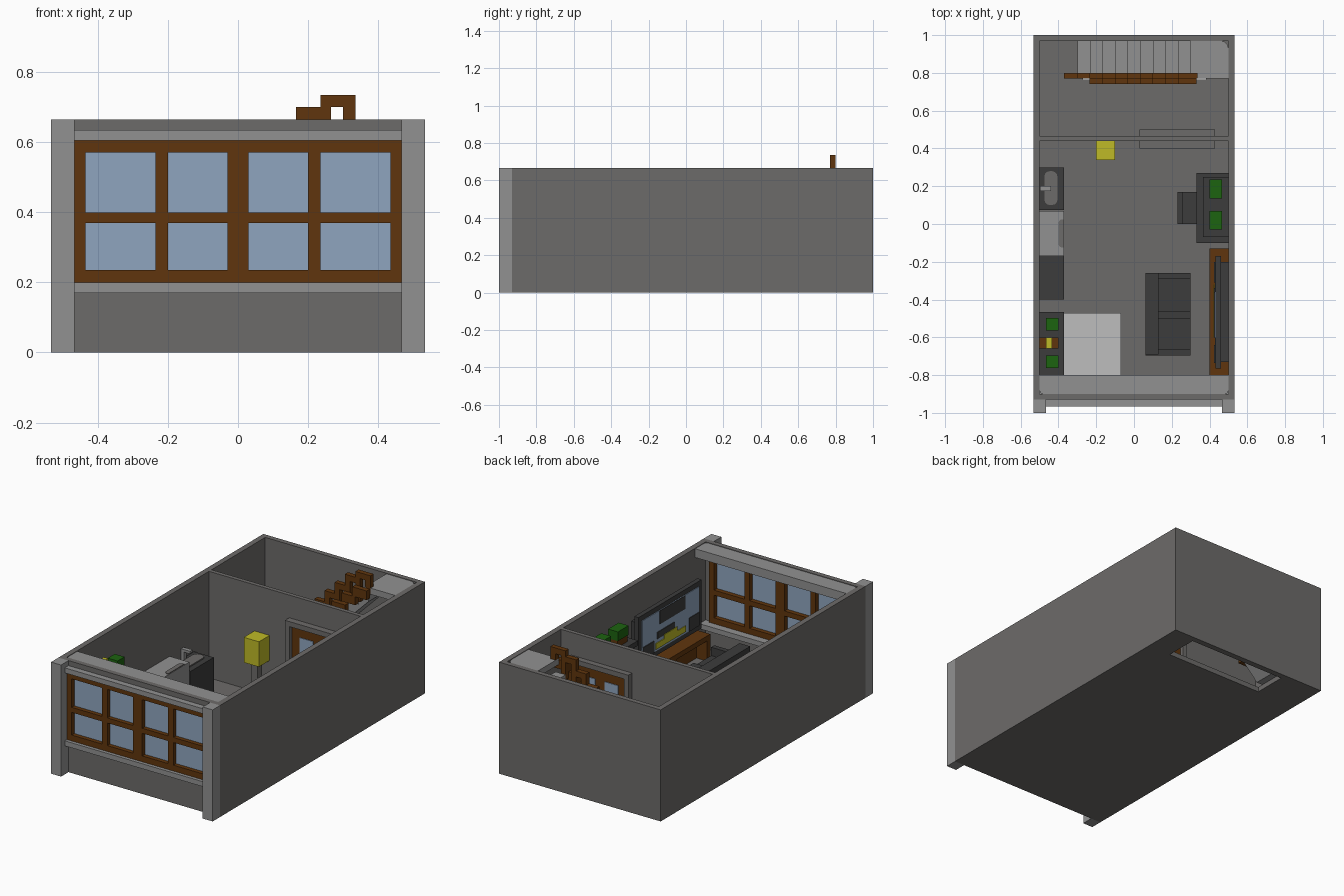
import bpy, bmesh

cube = bpy.data.objects.get("Cube")
if cube:
    bpy.data.objects.remove(cube, do_unlink=True)


def mat(name, r, g, b):
    m = bpy.data.materials.new(name)
    m.use_nodes = True
    m.diffuse_color = (r, g, b, 1)
    m.node_tree.nodes["Principled BSDF"].inputs["Base Color"].default_value = (r, g, b, 1)
    return m


WALL = mat("wall grey", .152, .147, .142)
LIGHT = mat("light grey", .285, .285, .285)
DARK = mat("charcoal", .045, .045, .045)
WOOD = mat("brown wood", .117, .036, .004)
GLASS = mat("blue glass", .275, .376, .520)
YELLOW = mat("yellow", .52, .49, .02)
GREEN = mat("green", .012, .125, .005)
WHITE = mat("white", .515, .515, .515)


def finish(name, bm, material):
    me = bpy.data.meshes.new(name)
    bmesh.ops.recalc_face_normals(bm, faces=bm.faces)
    bm.to_mesh(me)
    bm.free()
    me.materials.append(material)
    ob = bpy.data.objects.new(name, me)
    bpy.context.collection.objects.link(ob)
    return ob


def boxes(name, material, *specs, round_corner=None, radius=.03):
    """Each spec is x0, x1, y0, y1, z0, z1; chosen vertical edges may be rounded."""
    bm = bmesh.new()
    for x0, x1, y0, y1, z0, z1 in specs:
        vs = bmesh.ops.create_cube(bm, size=1)["verts"]
        for v in vs:
            v.co = (x1 if v.co.x > 0 else x0, y1 if v.co.y > 0 else y0, z1 if v.co.z > 0 else z0)
    if round_corner:
        es = [e for e in bm.edges if abs(e.verts[0].co.z - e.verts[1].co.z) > 1e-5
              and round_corner(e.verts[0].co)]
        bmesh.ops.bevel(bm, geom=es, offset=radius, segments=3, affect='EDGES', profile=.5)
    return finish(name, bm, material)


def prism(name, material, pts, y0, y1):
    """Extrude an x-z outline along y."""
    bm = bmesh.new()
    f = bm.faces.new([bm.verts.new((x, y0, z)) for x, z in pts])
    r = bmesh.ops.extrude_face_region(bm, geom=[f])
    bmesh.ops.translate(bm, vec=(0, y1 - y0, 0),
                        verts=[v for v in r["geom"] if isinstance(v, bmesh.types.BMVert)])
    return finish(name, bm, material)


H = .665
# Shell: floor with a stairwell opening, and walls
floor = boxes("floor", WALL, (-.53, .53, -.93, 1, 0, .03))
cutter = boxes("stairwell_cutter", WALL, (-.27, .38, .765, .965, -.1, .1))
mod = floor.modifiers.new("stairwell", 'BOOLEAN')
mod.object, mod.operation, mod.solver = cutter, 'DIFFERENCE', 'EXACT'
bpy.context.view_layer.objects.active = floor
bpy.ops.object.modifier_apply(modifier="stairwell")
bpy.data.objects.remove(cutter, do_unlink=True)

for s, side in ((-1, "right"), (1, "left")):
    a, b = sorted((s * .5, s * .533))
    boxes(side + "_wall", WALL, (a, b, -.93, 1, 0, H))
    a, b = sorted((s * .467, s * .533))
    boxes(side + "_front_pillar", LIGHT, (a, b, -1, -.93, 0, H))
boxes("back_wall", WALL, (-.5, .5, .97, 1, 0, H))
boxes("partition_wall", WALL, (-.5, .04, .44, .465, .03, H), (.42, .5, .44, .465, .03, H),
      (.04, .42, .44, .465, .5, H))
boxes("front_wall", WALL, (-.5, .5, -.93, -.9, 0, .2), (-.5, .5, -.93, -.9, .605, H),
      (-.5, -.467, -.93, -.9, .2, .605), (.467, .5, -.93, -.9, .2, .605))
boxes("window_ledges", LIGHT, (-.467, .467, -.965, -.93, .17, .2),
      (-.467, .467, -.965, -.93, .605, .635))
boxes("inner_sill", LIGHT, (-.5, .5, -.9, -.84, .17, .2))
boxes("inner_beam", LIGHT, (-.5, .5, -.9, -.8, .61, H - .003),
      round_corner=lambda c: c.y < -.85, radius=.02)

# Front window: frame bars and panes
cols = [(-.435, -.235), (-.2, -.03), (.03, .2), (.235, .435)]
rows = [(.235, .37), (.4, .57)]
ex = [-.467] + [v for c in cols for v in c] + [.467]
ez = [.2] + [v for r in rows for v in r] + [.605]
bars = [(ex[i], ex[i + 1], -.945, -.885, .2, .605) for i in range(0, 10, 2)]
bars += [(c0, c1, -.945, -.885, ez[i], ez[i + 1]) for c0, c1 in cols for i in range(0, 6, 2)]
boxes("window_frame", WOOD, *bars)
boxes("window_panes", GLASS, *[(c0, c1, -.92, -.912, r0, r1) for c0, c1 in cols for r0, r1 in rows])

# Inner door with frame and two panes
boxes("door_frame", WALL, (.03, .06, .4, .5, .03, .53), (.4, .43, .4, .5, .03, .53),
      (.06, .4, .4, .5, .5, .53))
boxes("door", WOOD, (.06, .4, .425, .48, .03, .5))
boxes("door_panes", GLASS, *[(x, x + .09, .421, .484, .31, .44) for x in (.11, .26)])

# Staircase, landing and stepped handrails
S = .6 / 9
pts = [(-.3, .03)]
for i in range(9):
    pts += [(-.3 + i * S, .06 + i * S), (-.3 + (i + 1) * S, .06 + i * S)]
pts += [(.3, .56), (-.23, .03)]
prism("stairs", LIGHT, pts, .8, .97)
boxes("landing", LIGHT, (.3, .5, .77, .97, .625, H - .003),
      round_corner=lambda c: c.x > .4 and c.y > .9, radius=.04)
rail = [(.235, .335, .77, .8, .7, .735), (.3, .335, .77, .8, .625, .7), (.235, .265, .77, .8, .56, .7)]
low = []
for i in range(9):
    x, z = .165 - i * S, .7 - i * S
    if i < 8:
        rail += [(x, x + .07, .77, .8, z - .035, z), (x, x + .033, .77, .8, max(.03, z - .15), z - .035)]
    if x > -.3:
        low.append((x, x + .09, .74, .77, max(.03, z - .15), z - .1))
low.append((.235, .33, .74, .77, .6, .655))
rail.append((-.37, -.27, .77, .8, .13, .165))
rail.append((-.37, -.335, .77, .8, .03, .13))
boxes("handrail", WOOD, *rail)
boxes("stair_stringer", WOOD, *low)

# Kitchen run along the right wall
boxes("sink_cabinet", DARK, (-.5, -.37, .075, .3, .03, .24))
boxes("sink_basin", WALL, (-.475, -.405, .1, .28, .24, .247),
      round_corner=lambda c: True, radius=.03)
boxes("tap", LIGHT, (-.498, -.48, .175, .2, .24, .29), (-.498, -.44, .175, .2, .29, .305))
boxes("stove", LIGHT, (-.5, -.37, -.17, .07, .03, .3))
boxes("stove_hobs", WALL, *[(-.4, -.372, y, y + .15, .3, .305) for y in (-.125,)],
      round_corner=lambda c: c.x < -.38, radius=.02)
boxes("kitchen_counter", DARK, (-.5, -.37, -.4, -.17, .03, .24))

# Side shelf with plants, a picture box and a white bed
boxes("side_shelf", DARK, (-.5, -.37, -.8, -.465, .03, .47))
boxes("shelf_plants", GREEN, *[(-.465, -.4, y - .033, y + .033, .47, .54) for y in (-.53, -.73)])
boxes("wood_box", WOOD, (-.5, -.4, -.66, -.6, .47, .53))
boxes("yellow_ornament", YELLOW, (-.465, -.435, -.66, -.6, .53, .56))
boxes("bed", WHITE, (-.37, -.07, -.8, -.47, .03, .14))

# Floor lamp
boxes("lamp_shade", YELLOW, (-.2, -.1, .34, .44, .24, .39))
boxes("lamp_stand", WALL, (-.17, -.13, .37, .41, .05, .24), (-.19, -.11, .35, .43, .03, .05))

# Desk, chair and planters against the left wall
boxes("desk", DARK, (.33, .5, -.1, .27, .22, .25), (.33, .5, -.1, -.07, .03, .22),
      (.33, .5, .24, .27, .03, .22))
boxes("desk_shelf", DARK, (.365, .5, -.07, .25, .4, .43), (.47, .5, -.07, .25, .25, .4))
boxes("planters", WOOD, *[(.405, .455, y - .045, y + .045, .43, .47) for y in (.02, .185)])
boxes("planter_leaves", GREEN, *[(.4, .465, y - .05, y + .05, .47, .525) for y in (.02, .185)])
boxes("chair", DARK, (.23, .37, 0, .17, .13, .16), (.23, .26, 0, .17, .16, .29),
      *[(x, x + .025, y, y + .025, .03, .13) for x in (.23, .345) for y in (0, .145)])

# Television on its wooden stand
boxes("tv_stand", WOOD, (.4, .5, -.8, -.13, .15, .18), (.4, .5, -.8, -.77, .03, .15),
      (.4, .5, -.16, -.13, .03, .15), (.47, .5, -.77, -.16, .03, .15), (.4, .5, -.48, -.45, .03, .15))
boxes("tv_body", DARK, (.432, .46, -.765, -.17, .22, .51), (.46, .5, -.73, -.2, .27, .46))
boxes("tv_screen", GLASS, (.428, .432, -.735, -.2, .25, .48))
boxes("screen_dark_shapes", DARK, (.424, .428, -.6, -.36, .4, .48), (.424, .428, -.31, -.2, .25, .32),
      (.424, .428, -.735, -.64, .25, .33), (.424, .428, -.5, -.34, .32, .36))
boxes("screen_yellow_shape", YELLOW, (.421, .425, -.6, -.32, .265, .3), (.421, .425, -.52, -.4, .3, .325))

# Sofa facing the television
boxes("sofa", DARK, (.06, .3, -.69, -.26, .03, .13), (.06, .13, -.69, -.26, .13, .24),
      (.06, .3, -.695, -.665, .03, .18), (.06, .3, -.29, -.26, .03, .18),
      (.1, .3, -.5, -.46, .13, .15))
